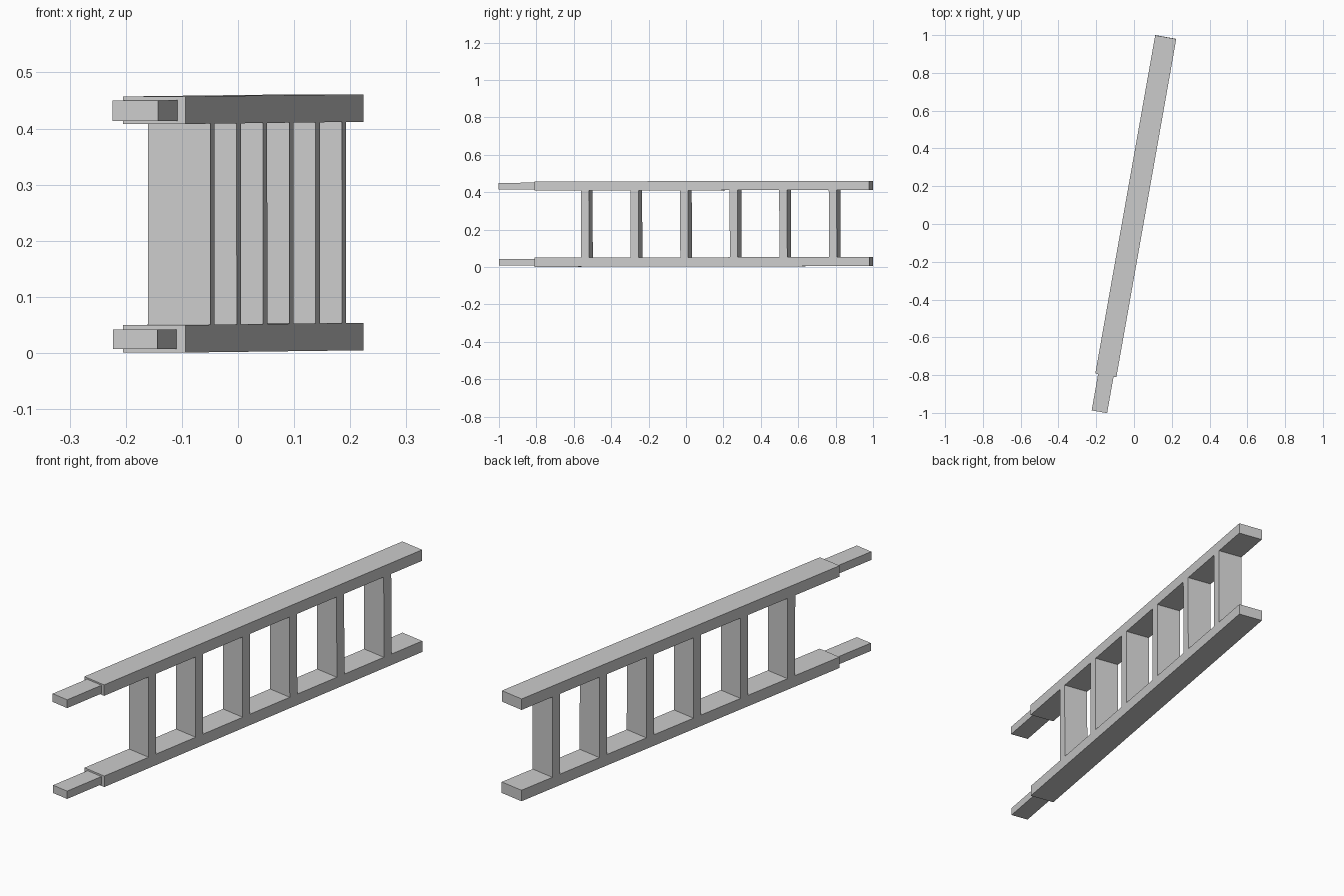
import bpy, bmesh, math
from mathutils import Matrix, Vector

if "Cube" in bpy.data.objects:
    bpy.data.objects.remove(bpy.data.objects["Cube"])

# Ladder lies along its local Y axis, then is turned 10 degrees with a tiny lengthwise tilt
PLACE = (Matrix.Translation((-0.0075, -0.0015, 0))
         @ Matrix.Rotation(math.radians(-10.04), 4, 'Z')
         @ Matrix.Rotation(0.0022, 4, 'X'))


def box(name, size, centre):
    bm = bmesh.new()
    bmesh.ops.create_cube(bm, size=1.0)
    bmesh.ops.scale(bm, vec=Vector(size), verts=bm.verts)
    bmesh.ops.translate(bm, vec=Vector(centre), verts=bm.verts)
    mesh = bpy.data.meshes.new(name)
    bm.to_mesh(mesh)
    bm.free()
    obj = bpy.data.objects.new(name, mesh)
    obj.matrix_world = PLACE
    bpy.context.collection.objects.link(obj)
    return obj


END, STEP = 1.007, -0.811            # half length, where the rail narrows
WIDTH, RAIL_H = 0.113, 0.049
LOW_Z, HIGH_Z = 0.0272, 0.4345

# Two side rails, each with a narrower tip at the near end
for side, z, tip_w, tip_h in (("lower", LOW_Z, 0.080, 0.035),
                              ("upper", HIGH_Z, 0.083, 0.037)):
    box(side + "_rail", (WIDTH, END - STEP, RAIL_H), (0, (END + STEP) / 2, z))
    box(side + "_tip", (tip_w, END + STEP, tip_h), (0, (STEP - END) / 2, z - 0.0005))

# Six flat rungs between the rails
rung_h = HIGH_Z - LOW_Z - RAIL_H
for i in range(6):
    box(f"rung_{i + 1}", (WIDTH, 0.043, rung_h),
        (0, -0.536 + i * 0.269, (LOW_Z + HIGH_Z) / 2))
